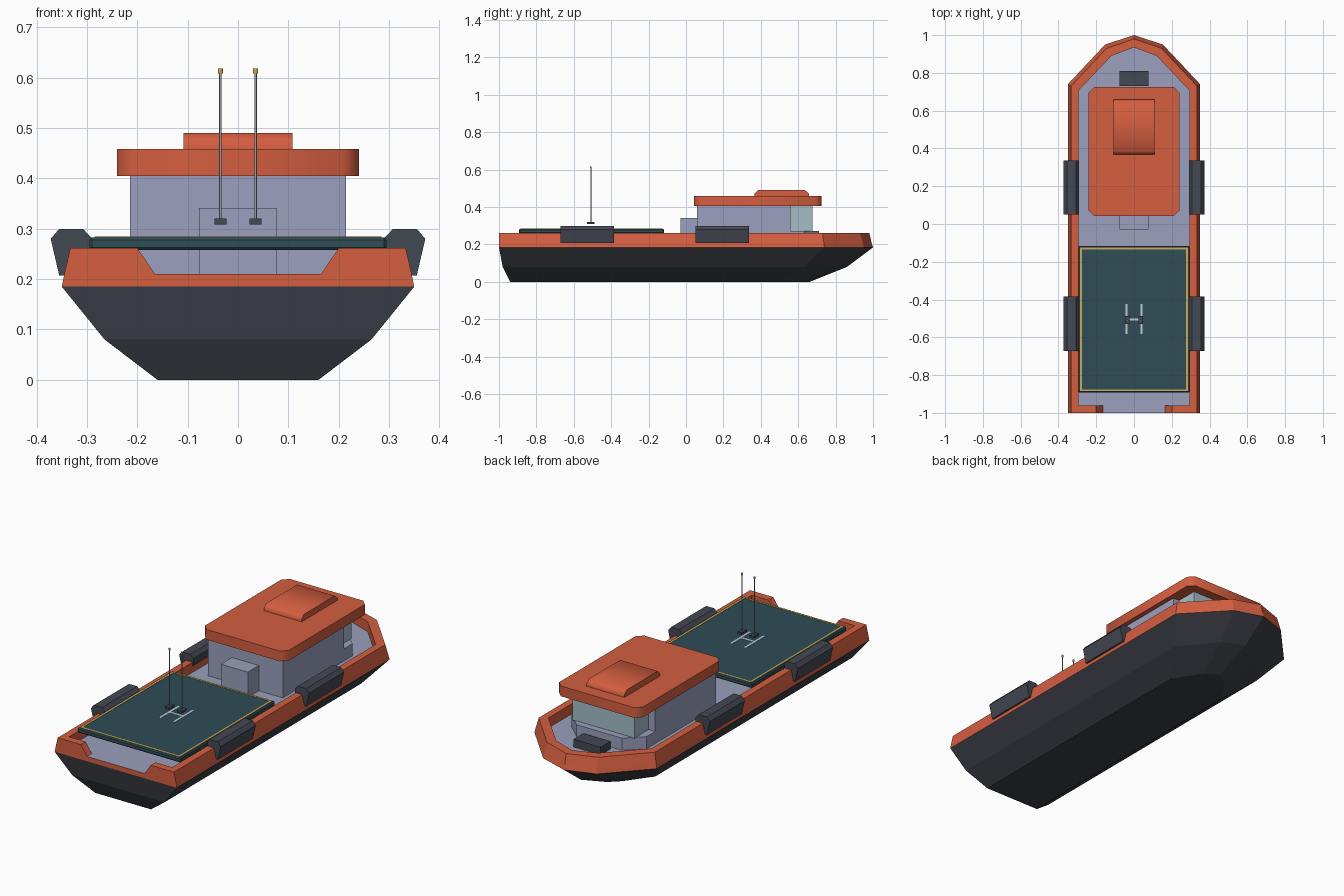
import bpy, bmesh, math
from mathutils import Vector

cube = bpy.data.objects.get("Cube")
if cube:
    bpy.data.objects.remove(cube, do_unlink=True)


def material(name, rgb):
    # colours given as 0-255 display values, stored as linear
    lin = [((c / 255 + 0.055) / 1.055) ** 2.4 for c in rgb] + [1]
    m = bpy.data.materials.new(name)
    m.use_nodes = True
    m.diffuse_color = lin
    m.node_tree.nodes["Principled BSDF"].inputs["Base Color"].default_value = lin
    return m


ORANGE = material("orange paint", (212, 94, 64))
HULL = material("dark hull", (60, 64, 72))
LAVENDER = material("pale grey deck", (155, 160, 190))
TEAL = material("landing deck teal", (46, 76, 86))
YELLOW = material("yellow line", (205, 172, 88))
GLASS = material("window glass", (165, 190, 202))
MARK = material("pale marking", (190, 208, 216))
RUBBER = material("fender grey", (68, 72, 83))
STEEL = material("mast steel", (150, 160, 170))


def finish(name, bm, mats, smooth=False):
    bmesh.ops.recalc_face_normals(bm, faces=bm.faces)
    me = bpy.data.meshes.new(name)
    bm.to_mesh(me)
    bm.free()
    for m in mats:
        me.materials.append(m)
    ob = bpy.data.objects.new(name, me)
    bpy.context.collection.objects.link(ob)
    if smooth:
        bpy.ops.object.select_all(action='DESELECT')
        ob.select_set(True)
        bpy.context.view_layer.objects.active = ob
        bpy.ops.object.shade_smooth_by_angle(angle=math.radians(50))
    return ob


def prism(name, pts, mat, a, b, axis='Z', smooth=False):
    """Extrude a 2D profile from a to b along the axis."""
    place = {'X': lambda p, t: (t, p[0], p[1]),
             'Y': lambda p, t: (p[0], t, p[1]),
             'Z': lambda p, t: (p[0], p[1], t)}[axis]
    bm = bmesh.new()
    lo = [bm.verts.new(place(p, a)) for p in pts]
    hi = [bm.verts.new(place(p, b)) for p in pts]
    bm.faces.new(lo)
    bm.faces.new(hi)
    for i in range(len(pts)):
        j = (i + 1) % len(pts)
        bm.faces.new((lo[i], lo[j], hi[j], hi[i]))
    return finish(name, bm, [mat], smooth)


def box(name, x0, x1, y0, y1, z0, z1, mat):
    return prism(name, [(x0, y0), (x1, y0), (x1, y1), (x0, y1)], mat, z0, z1)


def mirrored(half):
    """Half outline from stern to bow tip on +x, completed on -x."""
    return half + [(-x, y) for x, y in reversed(half[:-1])]


def loft(name, rings, mats, band_mats, closed=True, caps=(0, 0)):
    """Skin a stack of equal-length rings, one material per band."""
    bm = bmesh.new()
    vs = [[bm.verts.new(p) for p in r] for r in rings]
    n = len(vs[0])
    for k, mi in enumerate(band_mats):
        for i in range(n if closed else n - 1):
            j = (i + 1) % n
            f = bm.faces.new((vs[k][i], vs[k][j], vs[k + 1][j], vs[k + 1][i]))
            f.material_index = mi
    if closed:
        bm.faces.new(vs[0]).material_index = caps[0]
        bm.faces.new(vs[-1]).material_index = caps[1]
    else:
        for i in (0, n - 1):
            bm.faces.new([r[i] for r in vs])
        for i in range(n - 1):
            bm.faces.new((vs[-1][i], vs[-1][i + 1], vs[0][i + 1], vs[0][i]))
    return finish(name, bm, mats)


def at(z, half):
    return [(x, y, z) for x, y in mirrored(half)]


# Hull: keel, chine, gunwale and deck levels
DECK, RAIL = 0.21, 0.262
side = [(0.345, -1), (0.345, 0.737), (0.149, 0.945), (0, 0.992)]
loft("hull", [
    at(0, [(0.16, -0.94), (0.16, 0.48), (0.07, 0.62), (0, 0.66)]),
    at(0.08, [(0.265, -0.98), (0.265, 0.63), (0.115, 0.81), (0, 0.86)]),
    at(0.185, [(0.35, -1), (0.35, 0.74), (0.153, 0.95), (0, 1)]),
    at(DECK, side)],
    [HULL, ORANGE, LAVENDER], [0, 0, 1], caps=(0, 2))

# Bulwark: open at the stern with sloping ends
top = [(0.333, -1), (0.333, 0.73), (0.145, 0.93), (0, 0.98)]
inner = [(0.295, -0.96), (0.295, 0.705), (0.12, 0.89), (0, 0.935)]
loft("bulwark", [
    at(DECK, [(0.165, -1)] + side),
    at(RAIL, [(0.2, -1)] + top),
    at(RAIL, [(0.2, -0.96)] + inner),
    at(DECK, [(0.165, -0.96)] + inner)],
    [ORANGE], [0, 0, 0], closed=False)

# Fenders hooked over the bulwark
fender = [(0.34, 0.207), (0.355, 0.207), (0.372, 0.28), (0.355, 0.3),
          (0.308, 0.3), (0.291, 0.282), (0.291, 0.245)]
for s, label in ((1, "left"), (-1, "right")):
    for y0, pos in ((-0.672, "aft"), (0.05, "fore")):
        prism(f"fender_{pos}_{label}", [(s * x, z) for x, z in fender],
              RUBBER, y0, y0 + 0.287, 'Y')

# Landing deck with painted border
pad = box("landing_deck", -0.295, 0.295, -0.893, -0.117, 0.258, 0.283, TEAL)
bev = pad.modifiers.new("soft_edge", 'BEVEL')
bev.width = 0.005
bev.segments = 1
P0, P1 = 0.2825, 0.2845
for s in (1, -1):
    x = s * 0.28
    box("border_side", x - 0.005, x + 0.005, -0.885, -0.125, P0, P1, YELLOW)
    y = -0.505 + s * 0.375
    box("border_end", -0.275, 0.275, y - 0.005, y + 0.005, P0, P1, YELLOW)
    x = s * 0.04
    box("landing_mark_bar", x - 0.006, x + 0.006, -0.582, -0.424, P0, P1, MARK)
box("landing_mark_cross", -0.034, 0.034, -0.511, -0.499, P0, P1, MARK)


def rod(name, x, y, z0, z1, r, mat):
    pts = [(x + r * math.cos(k * math.pi / 4), y + r * math.sin(k * math.pi / 4))
           for k in range(8)]
    return prism(name, pts, mat, z0, z1, smooth=True)


# Twin whip masts
for s in (1, -1):
    x = s * 0.035
    box("mast_base", x - 0.012, x + 0.012, -0.53, -0.488, 0.309, 0.32, RUBBER)
    rod("mast", x, -0.509, 0.32, 0.61, 0.0025, STEEL)
    rod("mast_tip", x, -0.509, 0.608, 0.618, 0.005, YELLOW)

# Cabin: main walls, chamfered front base, recessed window band
box("cabin_walls", -0.215, 0.215, 0.06, 0.56, DECK, 0.406, LAVENDER)
base = [(0.215, 0.555), (0.215, 0.63), (0.13, 0.71)]
prism("cabin_front_base", base + [(-x, y) for x, y in reversed(base)],
      LAVENDER, DECK, 0.273)
box("cabin_windows", -0.178, 0.178, 0.555, 0.675, 0.27, 0.406, GLASS)
box("cabin_locker", -0.077, 0.077, -0.03, 0.065, DECK, 0.341, LAVENDER)
box("foredeck_winch", -0.078, 0.078, 0.73, 0.81, DECK, 0.25, RUBBER)

# Roof slab with cut corners and raised hatch
c = 0.03
corner = [(0.24 - c, 0.042), (0.24, 0.042 + c), (0.24, 0.725 - c), (0.24 - c, 0.725)]
prism("cabin_roof", corner + [(-x, y) for x, y in reversed(corner)],
      ORANGE, 0.405, 0.458, smooth=True)
prism("roof_hatch", [(0.367, 0.457), (0.367, 0.472), (0.385, 0.49),
                     (0.637, 0.49), (0.658, 0.472), (0.658, 0.457)],
      ORANGE, -0.108, 0.108, 'X', smooth=True)
